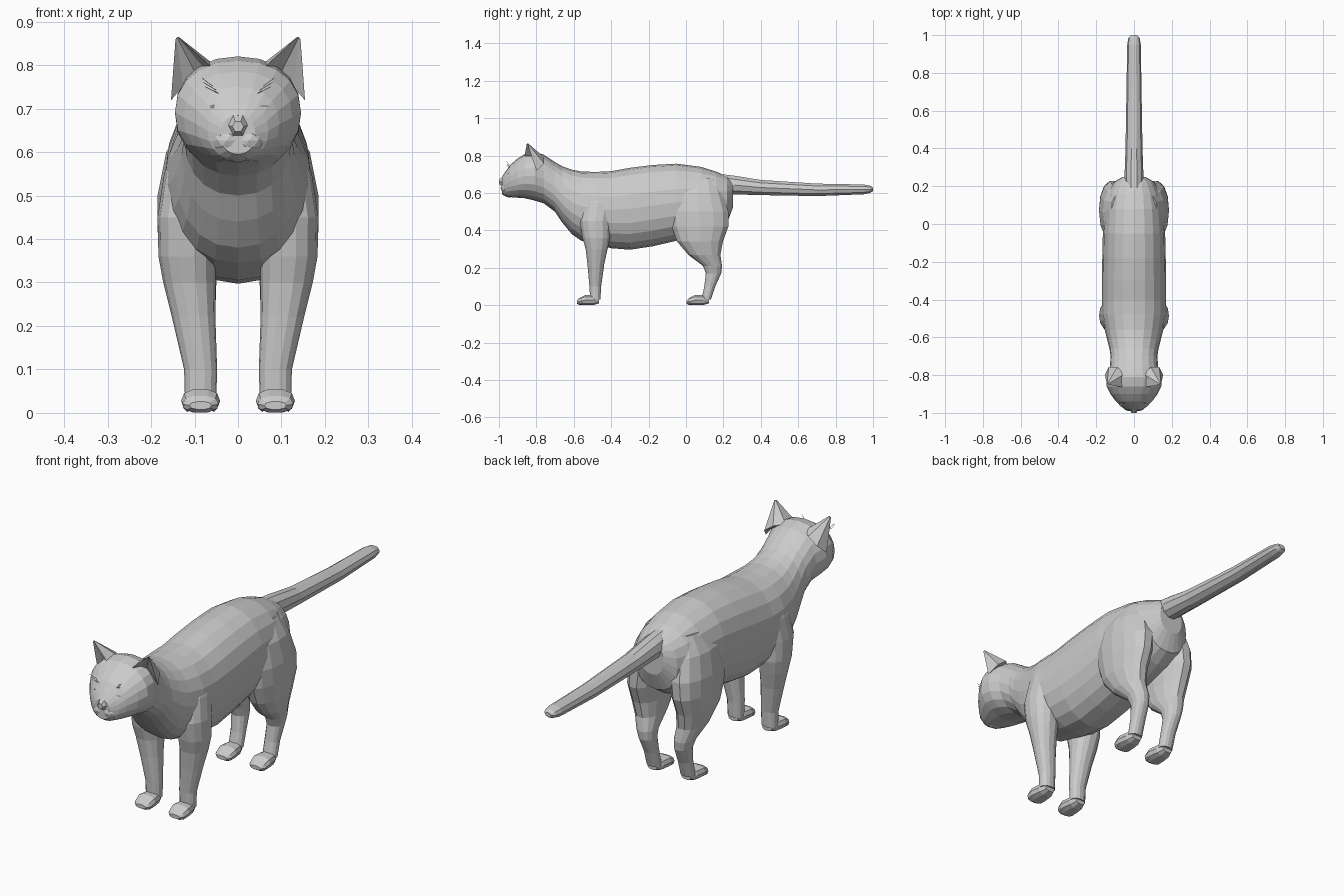
import bpy, bmesh
from math import cos, sin, pi, radians
from mathutils import Vector, Matrix


def sgnpow(v, p):
    return (1 if v >= 0 else -1) * abs(v) ** p


def oval(n, e):
    return [(sgnpow(cos(2 * pi * i / n), 2 / e), sgnpow(sin(2 * pi * i / n), 2 / e)) for i in range(n)]


def ring_y(y, top, bot, hw, n=20, e=2.2, x=0):
    # upright cross-section at a given y
    return [Vector((x + hw * a, y, (top + bot) / 2 + (top - bot) / 2 * b)) for a, b in oval(n, e)]


def ring_z(z, yc, ry, xc, rx, n=14):
    # level cross-section at a given z
    return [Vector((xc + rx * a, yc + ry * b, z)) for a, b in oval(n, 2.2)]


def finish(name, bm):
    bmesh.ops.recalc_face_normals(bm, faces=bm.faces)
    me = bpy.data.meshes.new(name)
    bm.to_mesh(me)
    bm.free()
    ob = bpy.data.objects.new(name, me)
    bpy.context.collection.objects.link(ob)
    return ob


def loft(name, rings, side=1):
    # skin a list of rings and cap both ends; side = -1 mirrors in x
    bm = bmesh.new()
    loops = [[bm.verts.new((p.x * side, p.y, p.z)) for p in r] for r in rings]
    n = len(loops[0])
    for a, b in zip(loops, loops[1:]):
        for i in range(n):
            j = (i + 1) % n
            bm.faces.new((a[i], a[j], b[j], b[i]))
    bm.faces.new(loops[0])
    bm.faces.new(loops[-1])
    return finish(name, bm)


def blob(name, centre, radii, turn=0, sub=2):
    bm = bmesh.new()
    m = Matrix.Translation(centre) @ Matrix.Rotation(turn, 4, 'Z') @ Matrix.Diagonal((*radii, 1))
    bmesh.ops.create_icosphere(bm, subdivisions=sub, radius=1, matrix=m)
    return finish(name, bm)


# Torso, neck and head in one skin: y, top, bottom, half width
body = loft("body", [ring_y(*s) for s in (
    (.25, .665, .52, .06), (.22, .69, .44, .11), (.16, .715, .40, .14), (.08, .74, .37, .155),
    (-.05, .757, .345, .165), (-.18, .75, .315, .168), (-.30, .735, .297, .17), (-.40, .717, .305, .17),
    (-.48, .713, .325, .17), (-.56, .715, .345, .155), (-.61, .725, .38, .143), (-.66, .742, .44, .13),
    (-.70, .765, .50, .124), (-.76, .805, .545, .128), (-.81, .82, .56, .145), (-.86, .81, .572, .145),
    (-.90, .785, .575, .125), (-.94, .75, .578, .095), (-.965, .715, .582, .07), (-.985, .685, .595, .04))])

# Tail: y, top, bottom, half width
parts = [loft("tail", [ring_y(*s, n=10, e=2) for s in (
    (.18, .705, .60, .05), (.26, .695, .59, .05), (.40, .672, .587, .045), (.70, .652, .582, .04),
    (.95, .647, .592, .036), (.985, .64, .60, .03), (1.0, .63, .61, .015))])]

# Legs: z, y centre, y radius, x centre, x radius
FRONT = ((.62, -.46, .05, .10, .045), (.55, -.47, .085, .105, .065), (.45, -.485, .085, .115, .07),
         (.36, -.48, .075, .117, .066), (.30, -.478, .06, .112, .06), (.22, -.482, .046, .102, .05),
         (.10, -.485, .032, .086, .038), (.03, -.485, .028, .086, .036))
HIND = ((.68, .08, .08, .07, .05), (.60, .06, .14, .09, .075), (.50, .07, .16, .105, .08),
        (.42, .075, .155, .112, .073), (.34, .075, .125, .113, .065), (.27, .098, .088, .106, .055),
        (.21, .142, .052, .095, .043), (.17, .147, .042, .09, .036), (.10, .127, .03, .086, .033),
        (.03, .108, .026, .086, .033))
# Paw: distance ahead of the heel, top, bottom, half width
PAW = ((0, .045, .01, .025), (.03, .055, 0, .038), (.075, .055, 0, .045), (.105, .04, 0, .04), (.118, .026, .008, .025))
# Ear: crescent base (outer shell, then inner cup) drawn up to the tip
EAR = [Vector(p) for p in ((.05, -.865, .785), (.06, -.80, .805), (.095, -.768, .80), (.135, -.768, .77),
                           (.153, -.805, .735), (.128, -.80, .765), (.10, -.805, .785), (.08, -.825, .795))]
TIP = Vector((.143, -.85, .87))

for side, tag in ((1, "left"), (-1, "right")):
    for leg, rows, heel in (("front", FRONT, -.465), ("hind", HIND, .122)):
        parts.append(loft(f"{leg}_leg_{tag}", [ring_z(*r) for r in rows], side))
        loft(f"{leg}_paw_{tag}", [ring_y(heel - d, t, b, w, n=10, e=2.5, x=.086) for d, t, b, w in PAW], side)
        for k in range(4):
            u = k - 1.5
            blob(f"{leg}_toe_{tag}_{k + 1}", (side * (.086 + u * .02), heel - .108 + abs(u) * .008, .019),
                 (.012, .013, .017), sub=1)
    loft(f"ear_{tag}", [[TIP + (p - TIP) * s for p in EAR] for s in (1.12, .75, .4, .08)], side)
    blob(f"eye_{tag}", (side * .058, -.946, .70), (.022, .013, .014), side * radians(35), sub=1)
    blob(f"muzzle_{tag}", (side * .026, -.957, .627), (.036, .034, .03))
    # Brow whiskers
    for k in range(3):
        ends = [Vector((.045 + k * .006, -.945, .735 + k * .008)), Vector((.075 + k * .004, -.96, .75 + k * .01))]
        loft(f"brow_whisker_{tag}_{k + 1}",
             [[e + Vector((0, .001 * cos(a), .001 * sin(a))) for a in (0, 2.1, 4.2)] for e in ends], side)

# Nose and chin
loft("nose", [ring_y(y, t, b, w, n=6, e=2) for y, t, b, w in (
    (-.96, .70, .63, .022), (-.985, .688, .635, .022), (-1.0, .672, .645, .013))])
blob("chin", (0, -.945, .598), (.032, .03, .022))

# Merge legs and tail into the body skin
bpy.context.view_layer.objects.active = body
for p in parts:
    mod = body.modifiers.new("join", 'BOOLEAN')
    mod.operation, mod.solver, mod.object = 'UNION', 'EXACT', p
    bpy.ops.object.modifier_apply(modifier=mod.name)
    bpy.data.objects.remove(p)
